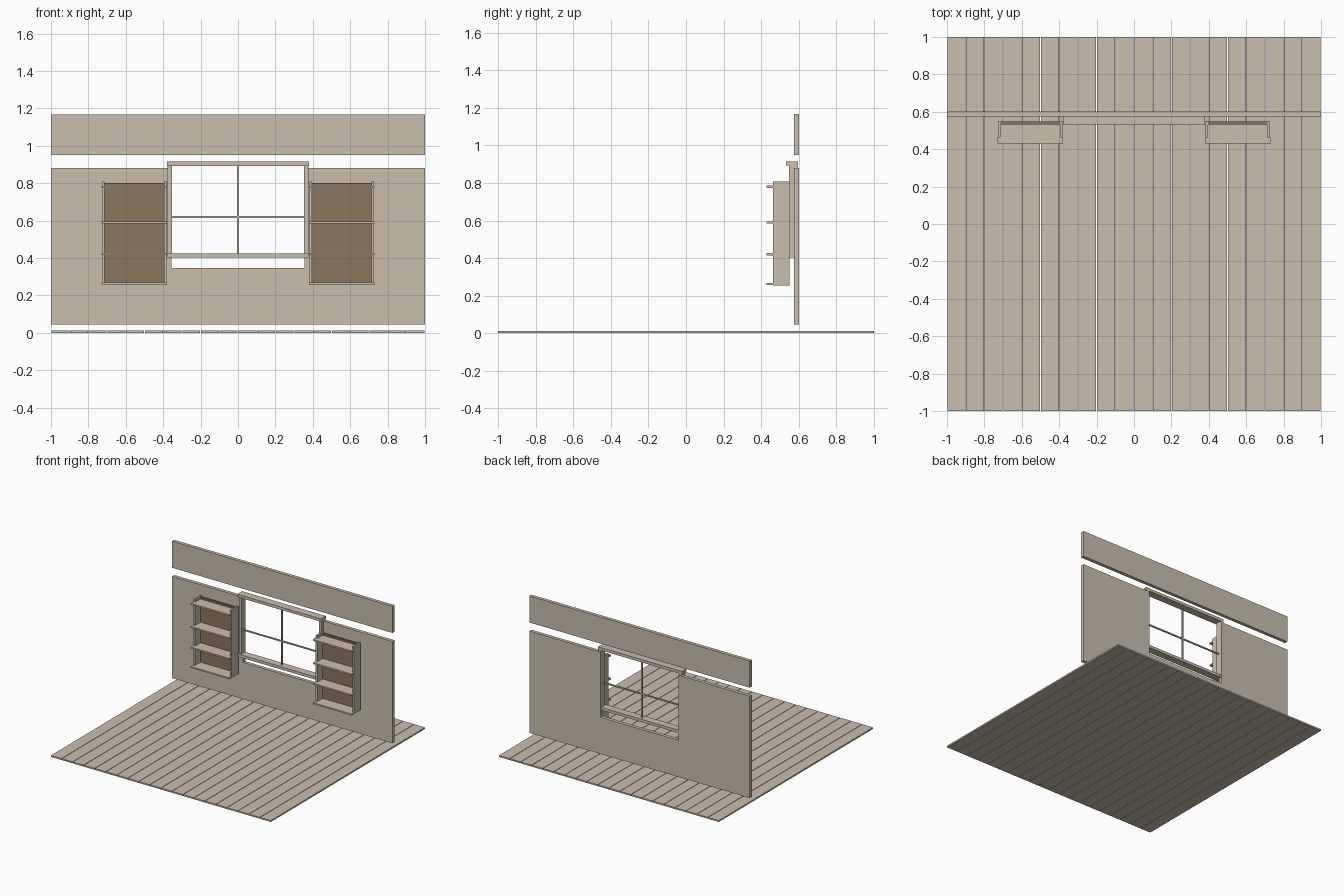
import bpy
import bmesh

cube = bpy.data.objects.get("Cube")
if cube:
    bpy.data.objects.remove(cube, do_unlink=True)


def material(name, rgb):
    m = bpy.data.materials.new(name)
    m.use_nodes = True
    m.diffuse_color = (*rgb, 1)
    m.node_tree.nodes["Principled BSDF"].inputs["Base Color"].default_value = (*rgb, 1)
    return m


BEIGE = material("beige_paint", (0.59, 0.52, 0.42))
BROWN = material("brown_wood", (0.26, 0.18, 0.11))


def finish(name, bm, mat):
    mesh = bpy.data.meshes.new(name)
    bmesh.ops.recalc_face_normals(bm, faces=bm.faces)
    bm.to_mesh(mesh)
    bm.free()
    mesh.materials.append(mat)
    obj = bpy.data.objects.new(name, mesh)
    bpy.context.collection.objects.link(obj)
    return obj


def box(name, xs, ys, zs, mat=BEIGE):
    """Box between the given limits on each axis."""
    bm = bmesh.new()
    bmesh.ops.create_cube(bm, size=1)
    for v in bm.verts:
        v.co = [(a + b) / 2 + c * (b - a) for (a, b), c in zip((xs, ys, zs), v.co)]
    return finish(name, bm, mat)


# Floor planks with narrow gaps
planks, width, gap = 20, 0.1, 0.004
for i in range(planks):
    x = -1 + i * width
    box(f"floor_plank_{i + 1}", (x + gap / 2, x + width - gap / 2), (-1, 1), (0, 0.012))

# Wall with an open notch for the window
WALL_Y = (0.574, 0.602)
half = [(0.355, 0.345), (0.355, 0.88), (1, 0.88), (1, 0.045)]
outline = half + [(-x, z) for x, z in reversed(half)]
bm = bmesh.new()
face = bm.faces.new([bm.verts.new((x, WALL_Y[0], z)) for x, z in outline])
extruded = bmesh.ops.extrude_face_region(bm, geom=[face])["geom"]
bmesh.ops.translate(bm, vec=(0, WALL_Y[1] - WALL_Y[0], 0),
                    verts=[g for g in extruded if isinstance(g, bmesh.types.BMVert)])
finish("wall", bm, BEIGE)

# Separate band above the wall
box("upper_wall_band", (-1, 1), WALL_Y, (0.95, 1.168))

# Window frame
box("window_head", (-0.38, 0.38), (0.533, 0.596), (0.892, 0.915))
box("window_sill", (-0.378, 0.378), (0.535, 0.596), (0.402, 0.425))
box("window_mullion", (-0.005, 0.005), (0.562, 0.574), (0.425, 0.892))
box("window_crossbar", (-0.352, 0.352), (0.563, 0.573), (0.613, 0.623))

# Window jambs and shelf units, one on each side
for side, s in (("left", 1), ("right", -1)):
    def span(a, b):
        return tuple(sorted((s * a, s * b)))

    box(f"{side}_window_jamb", span(0.352, 0.376), (0.548, 0.596), (0.425, 0.892))
    box(f"{side}_shelf_inner_panel", span(0.382, 0.396), (0.462, 0.55), (0.255, 0.808))
    box(f"{side}_shelf_outer_panel", span(0.714, 0.728), (0.462, 0.55), (0.255, 0.808))
    box(f"{side}_shelf_back", span(0.396, 0.714), (0.532, 0.548), (0.262, 0.8), BROWN)
    for i, z in enumerate((0.262, 0.421, 0.59, 0.78)):
        box(f"{side}_shelf_{i + 1}", span(0.38, 0.73), (0.43, 0.462), (z - 0.006, z + 0.006))
        box(f"{side}_shelf_{i + 1}_inner", span(0.396, 0.714), (0.462, 0.532),
            (z - 0.006, z + 0.006))
